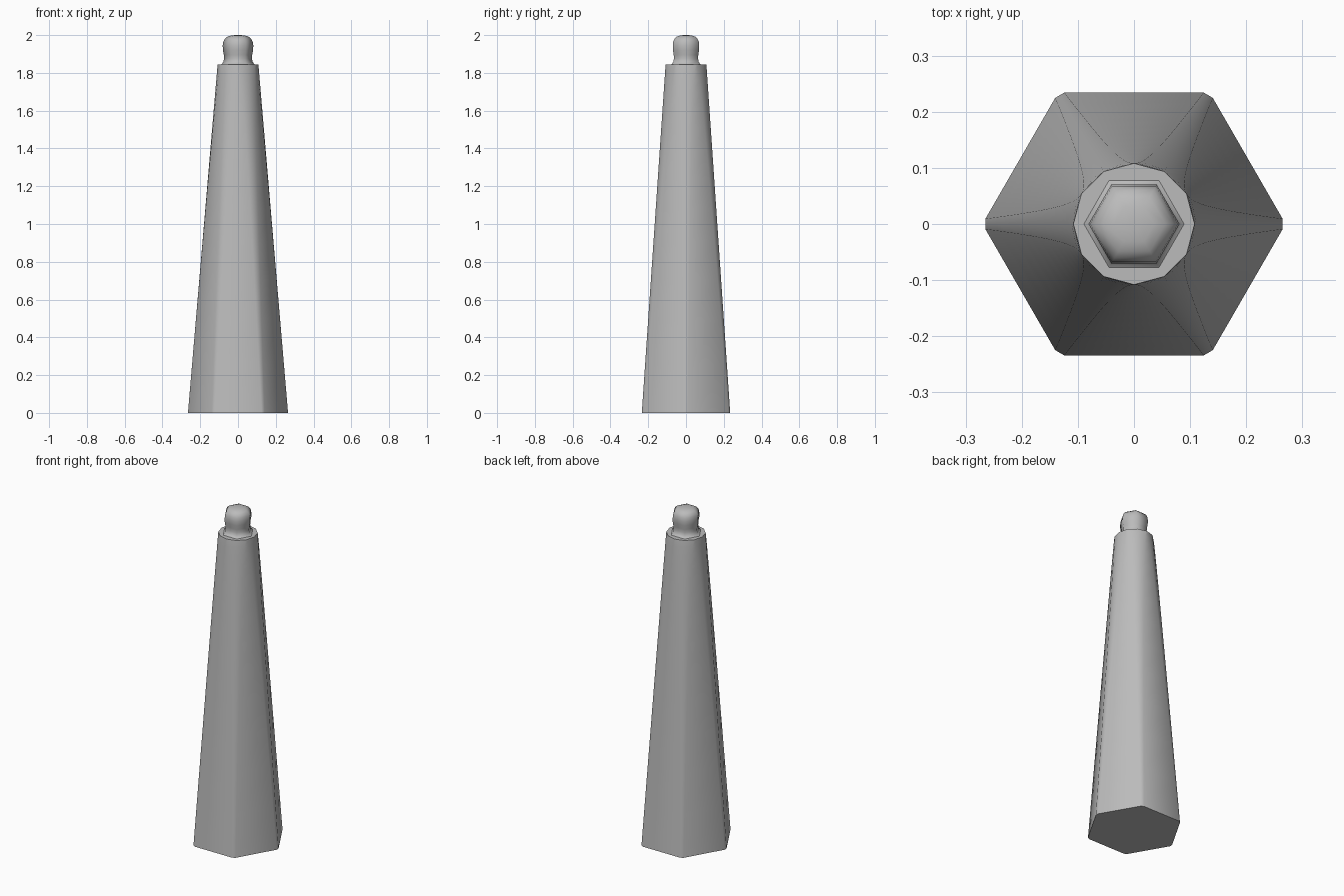
import bpy, bmesh, math

cube = bpy.data.objects.get("Cube")
if cube:
    bpy.data.objects.remove(cube, do_unlink=True)

grey = bpy.data.materials.new("plain_grey")
grey.use_nodes = True
COLOUR = (0.5, 0.5, 0.5, 1)
grey.diffuse_color = COLOUR
grey.node_tree.nodes["Principled BSDF"].inputs["Base Color"].default_value = COLOUR


def loft(name, rings, angle):
    """Skin a stack of equal-length rings and cap both ends."""
    bm = bmesh.new()
    loops = [[bm.verts.new(p) for p in ring] for ring in rings]
    n = len(loops[0])
    for low, high in zip(loops, loops[1:]):
        for i in range(n):
            j = (i + 1) % n
            bm.faces.new((low[i], low[j], high[j], high[i]))
    bm.faces.new(loops[0][::-1])
    bm.faces.new(loops[-1])
    bmesh.ops.remove_doubles(bm, verts=bm.verts, dist=0.0005)
    bmesh.ops.recalc_face_normals(bm, faces=bm.faces)
    mesh = bpy.data.meshes.new(name)
    bm.to_mesh(mesh)
    bm.free()
    mesh.materials.append(grey)
    obj = bpy.data.objects.new(name, mesh)
    bpy.context.collection.objects.link(obj)
    bpy.ops.object.select_all(action="DESELECT")
    obj.select_set(True)
    bpy.context.view_layer.objects.active = obj
    bpy.ops.object.shade_smooth_by_angle(angle=math.radians(angle))
    return obj


def polar(r, a, z):
    return (r * math.cos(a), r * math.sin(a), z)


# Tapered shaft: six flats cut into a cone, fading into its round top
HEIGHT, STEPS = 1.845, 14
rings = []
for s in range(STEPS + 1):
    u = 1 - (1 - s / STEPS) ** 2
    radius = 0.265 + (0.108 - 0.265) * u
    flat = 0.234 + (0.108 - 0.234) * u
    half = math.pi / 6 - math.acos(min(1, flat / radius))
    rings.append([polar(radius, k * math.pi / 3 + d, HEIGHT * u)
                  for k in range(6) for d in (-half, 0, half)])
loft("tapered_shaft", rings, 30)

# Six-sided knob with a flared foot, a narrow neck and a domed top
profile = [(0.092, 1.843), (0.084, 1.849), (0.077, 1.86), (0.074, 1.875),
           (0.075, 1.895), (0.080, 1.92), (0.081, 1.945), (0.078, 1.965),
           (0.070, 1.981), (0.056, 1.992), (0.036, 1.998), (0.012, 2.0)]
loft("domed_knob", [[polar(r, k * math.pi / 3, z) for k in range(6)]
                    for r, z in profile], 65)
